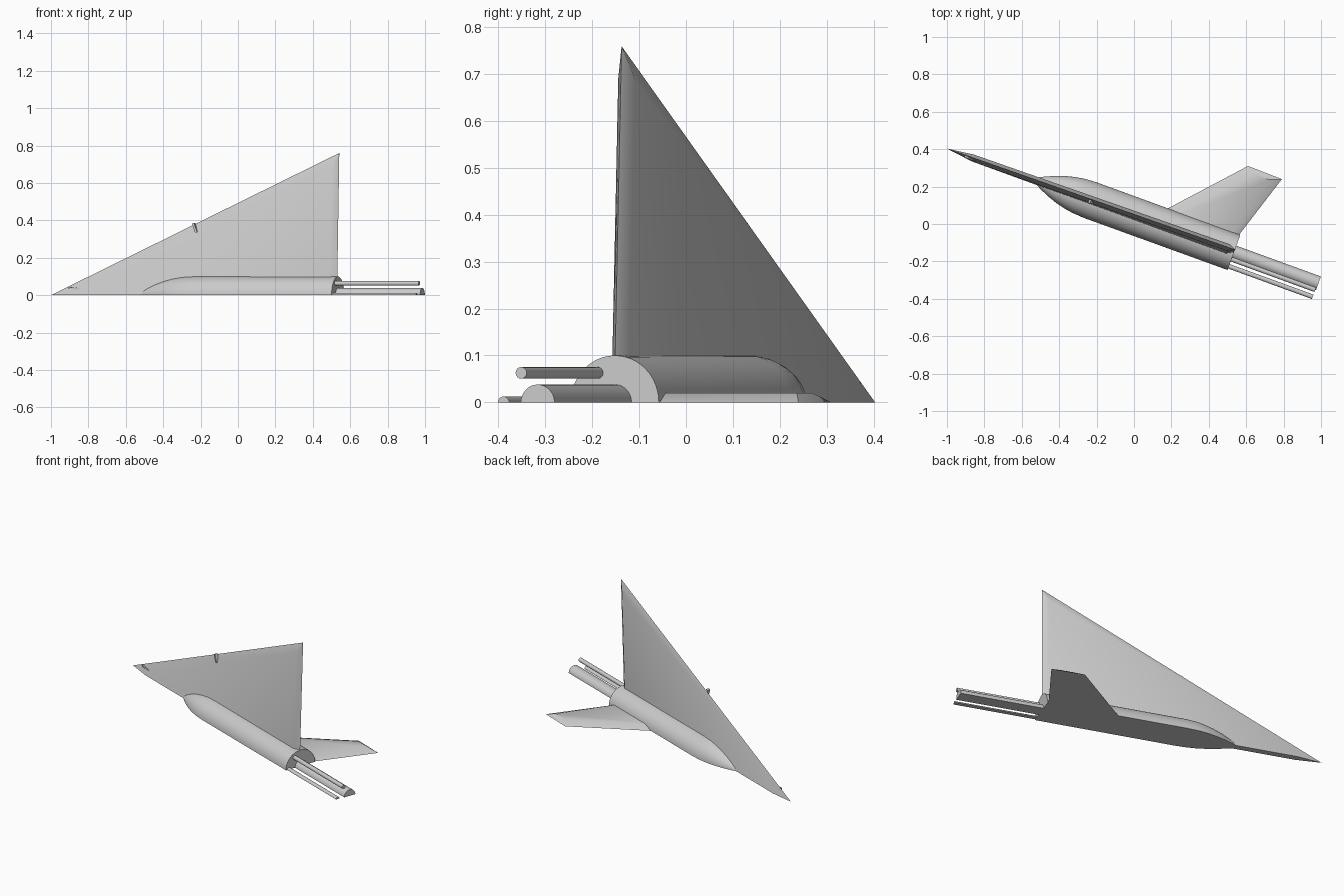
import bpy, bmesh, math
from mathutils import Matrix, Vector

cube = bpy.data.objects.get("Cube")
if cube:
    bpy.data.objects.remove(cube, do_unlink=True)

grey = bpy.data.materials.new("plain grey")
grey.use_nodes = True
grey.diffuse_color = (0.6, 0.6, 0.6, 1)
grey.node_tree.nodes["Principled BSDF"].inputs["Base Color"].default_value = (0.6, 0.6, 0.6, 1)

# Local frame: u runs nose to tail, v sideways from the body axis, z up
PLACE = Matrix.Rotation(math.radians(-20), 4, "Z") @ Matrix.Translation((0, 0.04, 0))


def finish(name, bm):
    bmesh.ops.recalc_face_normals(bm, faces=bm.faces)
    bm.transform(PLACE)
    mesh = bpy.data.meshes.new(name)
    bm.to_mesh(mesh)
    bm.free()
    mesh.materials.append(grey)
    ob = bpy.data.objects.new(name, mesh)
    bpy.context.collection.objects.link(ob)
    bpy.ops.object.select_all(action="DESELECT")
    ob.select_set(True)
    bpy.context.view_layer.objects.active = ob
    bpy.ops.object.shade_smooth_by_angle(angle=math.radians(35))


def turned(name, profile, v=0, z=0, half=True, sides=24):
    """Closed solid of (u, radius) rings; half keeps only the upper side."""
    bm = bmesh.new()
    sweep = math.pi if half else 2 * math.pi
    count = sides + 1 if half else sides
    rings = []
    for u, r in profile:
        angles = [sweep * i / sides for i in range(count)]
        rings.append([bm.verts.new((u, v + r * math.cos(a), z + r * math.sin(a))) for a in angles])
    for a, b in zip(rings, rings[1:]):
        for i in range(count):
            j = (i + 1) % count
            bm.faces.new((a[i], a[j], b[j], b[i]))
    bm.faces.new(rings[0])
    bm.faces.new(rings[-1])
    finish(name, bm)


def bevelled_panel(name, outline, ridge, to_local, half_thick, both_sides):
    """Sharp-edged panel: a thin outline rising to a flat raised ridge polygon."""
    bm = bmesh.new()
    rim = [bm.verts.new(to_local(a, b, 0)) for a, b in outline]
    for side in (1, -1) if both_sides else (1,):
        top = [bm.verts.new(to_local(a, b, side * half_thick)) for a, b in ridge]
        bm.faces.new(top)
        for i in range(len(rim)):
            j = (i + 1) % len(rim)
            bm.faces.new((rim[i], rim[j], top[j], top[i]))
    if not both_sides:
        bm.faces.new(rim)
    finish(name, bm)


def box(name, centre, size, tilt):
    bm = bmesh.new()
    bmesh.ops.create_cube(bm, size=1)
    bm.transform(Matrix.Translation(centre) @ Matrix.Rotation(tilt, 4, "Y")
                 @ Matrix.Diagonal(Vector(size).to_4d()))
    finish(name, bm)


# Fuselage with rounded nose taper, cut flat along the bottom
taper = [(-0.263 - 0.335 * t, 0.1 * (1 - t * t) + 0.001) for t in (1, 0.9, 0.8, 0.65, 0.5, 0.35, 0.2, 0)]
turned("fuselage", taper + [(0.554, 0.1)])

# Tail boom and the thin rods beside it
turned("tail_boom", [(0.5, 0.038), (1.035, 0.038)])
turned("upper_rod", [(0.5, 0.0125), (1.031, 0.0125)], v=-0.039, z=0.063, half=False, sides=16)
turned("lower_rod", [(0.5, 0.0125), (1.031, 0.0125)], v=-0.079, sides=12)

# Tall delta wing, leaning slightly sideways towards its tip
bevelled_panel("delta_wing",
               [(-1.078, 0), (0.556, 0.76), (0.55, 0)],
               [(-0.93, 0), (0.52, 0.69), (0.515, 0)],
               lambda u, z, t: (u, -0.003 + 0.025 * z + t, z), 0.019, True)

# Flat swept tail fin, half thickness
bevelled_panel("tail_fin",
               [(0.06, 0.01), (0.467, 0.46), (0.661, 0.456), (0.52, 0.01)],
               [(0.12, 0.01), (0.505, 0.43), (0.6, 0.43), (0.48, 0.01)],
               lambda u, v, t: (u, v, t), 0.02, False)

# Small fittings on the leading edge
box("edge_fitting", (-0.256, -0.007, 0.36), (0.012, 0.02, 0.05), math.radians(-20))
box("nose_fitting", (-0.94, -0.007, 0.036), (0.07, 0.016, 0.009), math.radians(5))
